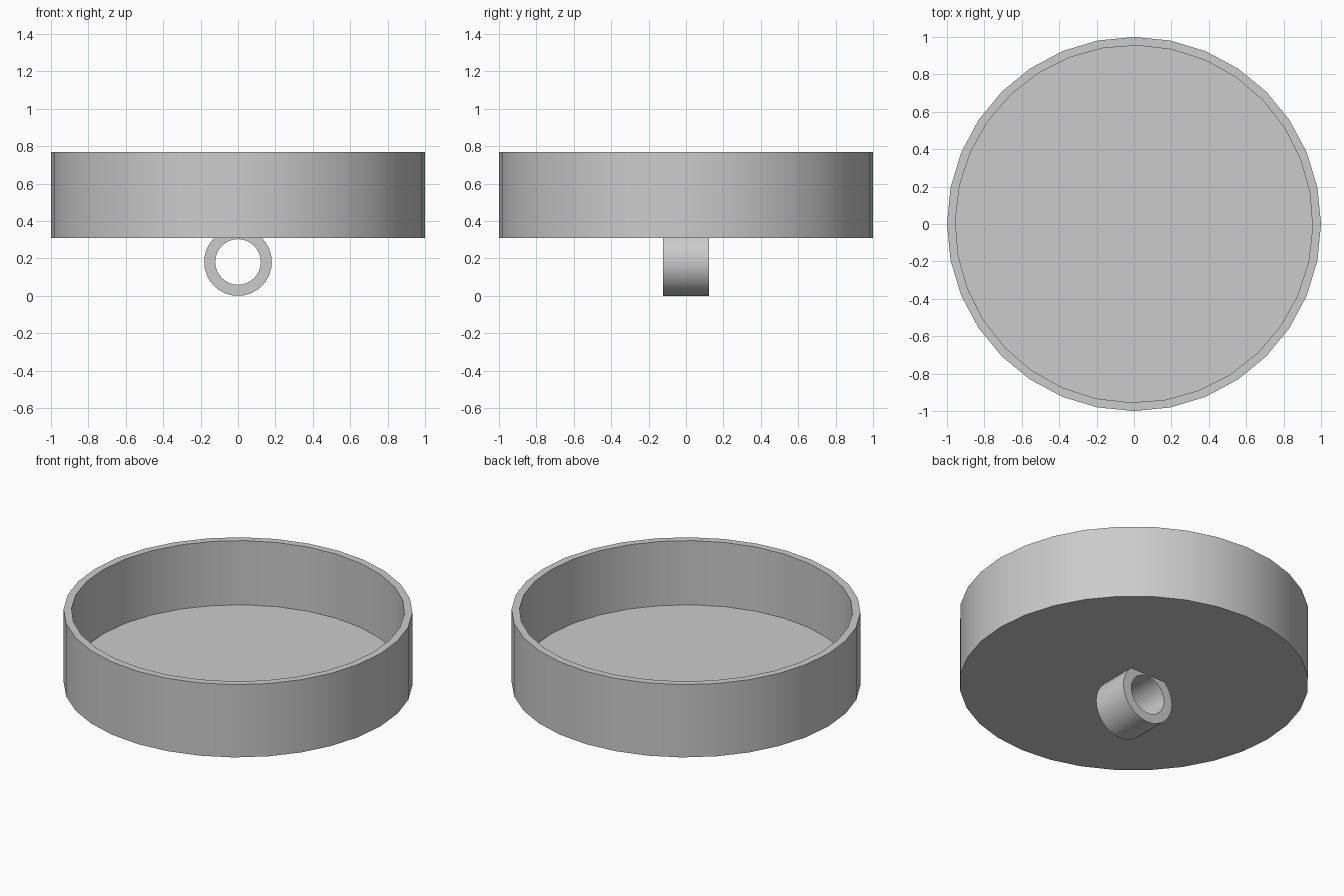
import bpy
import bmesh
import math
from mathutils import Matrix

cube = bpy.data.objects.get("Cube")
if cube:
    bpy.data.objects.remove(cube, do_unlink=True)

SIDES = 32

grey = bpy.data.materials.new("light_grey")
grey.use_nodes = True
grey.diffuse_color = (0.6, 0.6, 0.6, 1)
grey.node_tree.nodes["Principled BSDF"].inputs["Base Color"].default_value = (0.6, 0.6, 0.6, 1)


def ring_of_verts(bm, radius, z, turn=0.0):
    """Add one horizontal circle of vertices."""
    step = math.tau / SIDES
    return [bm.verts.new((radius * math.cos(i * step + turn),
                          radius * math.sin(i * step + turn), z)) for i in range(SIDES)]


def bridge(bm, a, b):
    for i in range(SIDES):
        j = (i + 1) % SIDES
        bm.faces.new((a[i], a[j], b[j], b[i]))


def finish(bm, name):
    bmesh.ops.recalc_face_normals(bm, faces=bm.faces)
    mesh = bpy.data.meshes.new(name)
    bm.to_mesh(mesh)
    bm.free()
    mesh.materials.append(grey)
    obj = bpy.data.objects.new(name, mesh)
    bpy.context.collection.objects.link(obj)
    bpy.ops.object.select_all(action="DESELECT")
    obj.select_set(True)
    bpy.context.view_layer.objects.active = obj
    bpy.ops.object.shade_smooth_by_angle(angle=math.radians(30))
    return obj


# Round open tray: the inner wall is turned slightly against the outer one
bm = bmesh.new()
turn = math.radians(-1.2)
loops = [ring_of_verts(bm, 1.0, 0.31), ring_of_verts(bm, 1.0, 0.77),
         ring_of_verts(bm, 0.955, 0.77, turn), ring_of_verts(bm, 0.955, 0.364, turn)]
for lower, upper in zip(loops, loops[1:]):
    bridge(bm, lower, upper)
bm.faces.new(loops[0])
bm.faces.new(loops[-1])
finish(bm, "tray")

# Tube under the tray, lying along y and sunk into the floor
bm = bmesh.new()
half = 0.122
loops = [ring_of_verts(bm, 0.181, -half), ring_of_verts(bm, 0.181, half),
         ring_of_verts(bm, 0.122, half), ring_of_verts(bm, 0.122, -half)]
for k in range(4):
    bridge(bm, loops[k], loops[(k + 1) % 4])
bm.transform(Matrix.Translation((0, 0, 0.181)) @ Matrix.Rotation(math.radians(90), 4, "X"))
finish(bm, "mounting_tube")
